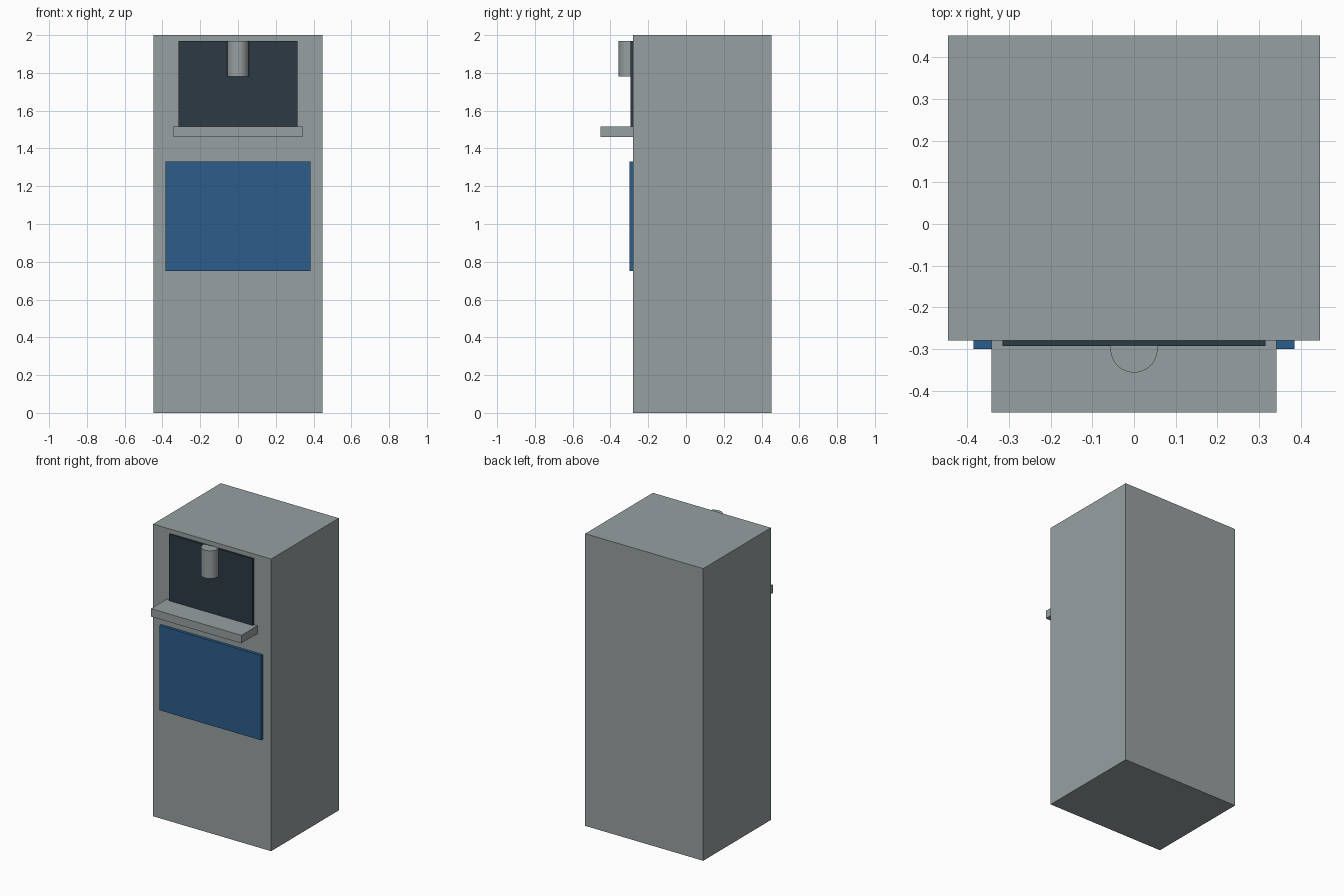
import bpy

cube = bpy.data.objects.get("Cube")
if cube:
    bpy.data.objects.remove(cube, do_unlink=True)


def material(name, rgb):
    mat = bpy.data.materials.new(name)
    mat.use_nodes = True
    colour = (*rgb, 1.0)
    mat.diffuse_color = colour
    mat.node_tree.nodes["Principled BSDF"].inputs["Base Color"].default_value = colour
    return mat


def finish(name, mat):
    obj = bpy.context.object
    obj.name = obj.data.name = name
    obj.data.materials.append(mat)
    return obj


def box(name, mat, half_width, y, z):
    """Box symmetric in x, spanning the given y and z ranges."""
    bpy.ops.mesh.primitive_cube_add(size=1, location=(0, sum(y) / 2, sum(z) / 2))
    obj = finish(name, mat)
    obj.scale = (2 * half_width, y[1] - y[0], z[1] - z[0])
    bpy.ops.object.transform_apply(location=False, rotation=False, scale=True)
    return obj


grey = material("grey metal", (0.31, 0.35, 0.355))
dark = material("dark slate", (0.026, 0.042, 0.06))
blue = material("panel blue", (0.025, 0.107, 0.254))

FRONT = -0.28

# Cabinet and its front fittings
box("cabinet", grey, 0.447, (FRONT, 0.452), (0, 2))
box("dispensing_recess", dark, 0.316, (FRONT - 0.013, FRONT + 0.01), (1.5, 1.97))
box("drip_shelf", grey, 0.342, (-0.452, FRONT + 0.01), (1.46, 1.515))
box("front_panel", blue, 0.385, (FRONT - 0.02, FRONT + 0.01), (0.75, 1.33))

# Spout hanging in front of the recess
bpy.ops.mesh.primitive_cylinder_add(vertices=24, radius=0.057, depth=0.19,
                                    location=(0, -0.3, 1.875))
finish("spout", grey)
